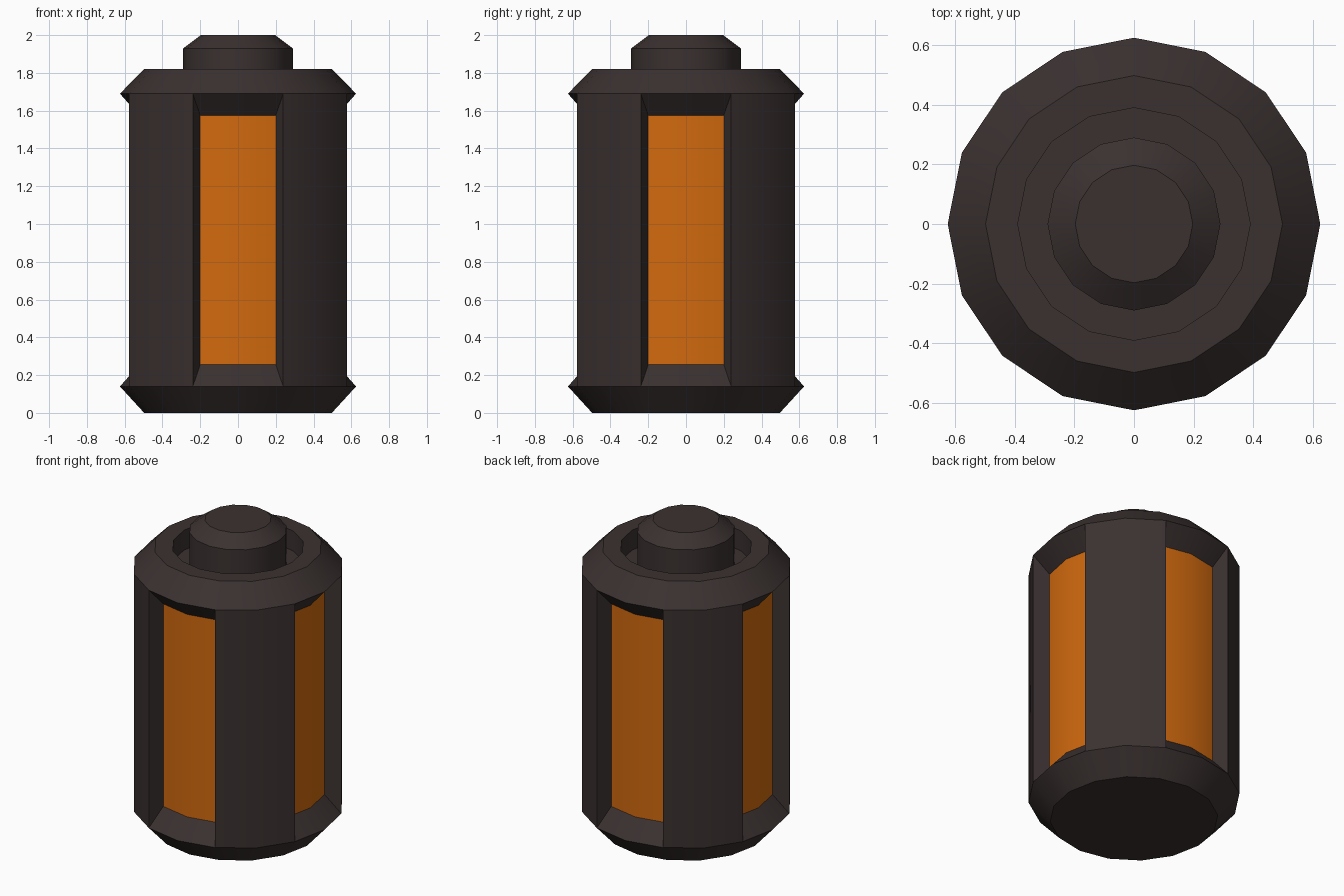
import bpy, bmesh, math

if "Cube" in bpy.data.objects:
    bpy.data.objects.remove(bpy.data.objects["Cube"])

SIDES = 16
R_OUT, R_IN = 0.625, 0.523


def material(name, colour):
    m = bpy.data.materials.new(name)
    m.diffuse_color = (*colour, 1.0)
    m.use_nodes = True
    m.node_tree.nodes["Principled BSDF"].inputs["Base Color"].default_value = m.diffuse_color
    return m


dark = material("dark casing", (0.043, 0.031, 0.030))
orange = material("orange panel", (0.64, 0.143, 0.0045))


def lathe(bm, profile, cap_start=True):
    """Spin (radius, z) points into a 16-sided shell; returns bands of faces."""
    rings = []
    for r, z in profile:
        rings.append([bm.verts.new((r * math.cos(math.tau * i / SIDES),
                                    r * math.sin(math.tau * i / SIDES), z))
                      for i in range(SIDES)])
    bands = []
    for a, b in zip(rings, rings[1:]):
        bands.append([bm.faces.new((a[i], a[(i + 1) % SIDES],
                                    b[(i + 1) % SIDES], b[i]))
                      for i in range(SIDES)])
    if cap_start:
        bm.faces.new(rings[0][::-1])
    bm.faces.new(rings[-1])
    return bands


def finish(bm, name, mats):
    me = bpy.data.meshes.new(name)
    bm.to_mesh(me)
    bm.free()
    for m in mats:
        me.materials.append(m)
    ob = bpy.data.objects.new(name, me)
    bpy.context.collection.objects.link(ob)
    bpy.ops.object.select_all(action='DESELECT')
    ob.select_set(True)
    bpy.context.view_layer.objects.active = ob
    bpy.ops.object.shade_smooth_by_angle(angle=math.radians(30))
    return ob


# Casing: chamfered drum with a sunken well in the top
bm = bmesh.new()
bands = lathe(bm, [(0.497, 0), (R_OUT, 0.14), (R_OUT, 1.69), (0.498, 1.82),
                   (0.39, 1.82), (0.39, 1.69)])
wall = bands[1]

# Four recessed windows, each two facets wide, facing the main directions
for q in range(4):
    pair = [wall[(4 * q - 1) % SIDES], wall[4 * q]]
    ext = bmesh.ops.extrude_face_region(bm, geom=pair)["geom"]
    for v in [g for g in ext if isinstance(g, bmesh.types.BMVert)]:
        v.co.x *= R_IN / R_OUT
        v.co.y *= R_IN / R_OUT
        v.co.z = 0.255 if v.co.z < 1 else 1.575
    for f in [g for g in ext if isinstance(g, bmesh.types.BMFace)]:
        f.material_index = 1
    bmesh.ops.delete(bm, geom=[f for f in pair if f.is_valid], context='FACES')
loose = [e for e in bm.edges if not e.link_faces]
bmesh.ops.delete(bm, geom=loose, context='EDGES')
bmesh.ops.recalc_face_normals(bm, faces=bm.faces)
finish(bm, "casing", [dark, orange])

# Terminal knob standing in the well
bm = bmesh.new()
lathe(bm, [(0.29, 1.69), (0.29, 1.93), (0.197, 2.0)], cap_start=False)
finish(bm, "terminal_knob", [dark])
